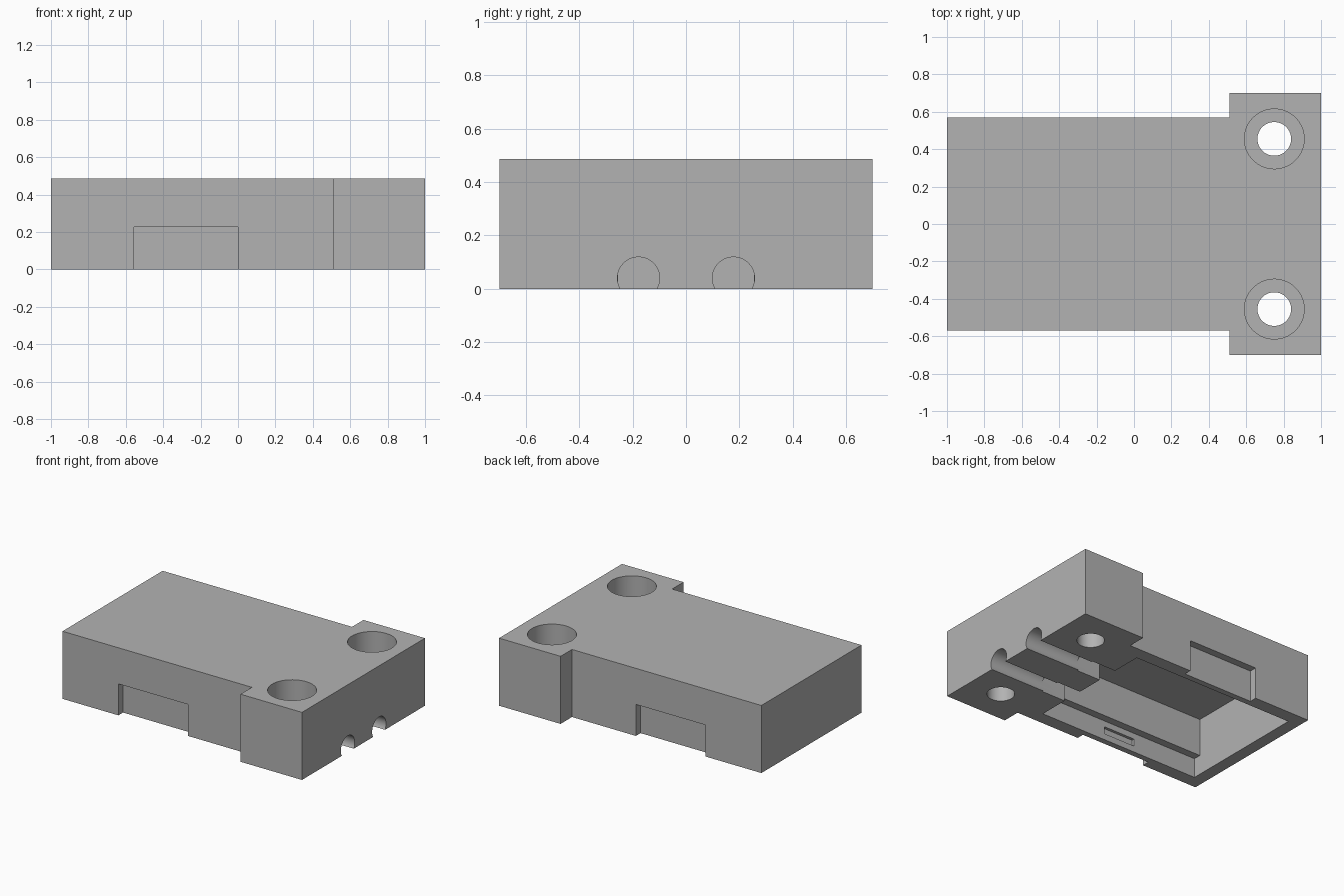
import bpy, bmesh, math
from mathutils import Matrix, Vector

if "Cube" in bpy.data.objects:
    bpy.data.objects.remove(bpy.data.objects["Cube"], do_unlink=True)

HEIGHT = 0.487
GREY = (0.45, 0.45, 0.45, 1)

mat = bpy.data.materials.new("plain grey")
mat.use_nodes = True
mat.diffuse_color = GREY
mat.node_tree.nodes["Principled BSDF"].inputs["Base Color"].default_value = GREY


def finish(bm, name):
    bmesh.ops.recalc_face_normals(bm, faces=bm.faces)
    mesh = bpy.data.meshes.new(name)
    bm.to_mesh(mesh)
    bm.free()
    mesh.materials.append(mat)
    obj = bpy.data.objects.new(name, mesh)
    bpy.context.collection.objects.link(obj)
    return obj


def box(name, xs, ys, zs):
    bm = bmesh.new()
    spans = (xs, ys, zs)
    centre = Vector([(a + b) / 2 for a, b in spans])
    size = [b - a for a, b in spans]
    bmesh.ops.create_cube(bm, size=1, matrix=Matrix.LocRotScale(centre, None, Vector(size)))
    return finish(bm, name)


def cylinder(name, centre, radius, length, along_x=False):
    bm = bmesh.new()
    turn = Matrix.Rotation(math.pi / 2 if along_x else 0, 4, "Y")
    bmesh.ops.create_cone(bm, cap_ends=True, segments=64, radius1=radius, radius2=radius,
                          depth=length, matrix=Matrix.Translation(centre) @ turn)
    return finish(bm, name)


def cut(target, cutter):
    cutter.hide_render = True
    mod = target.modifiers.new(cutter.name, "BOOLEAN")
    mod.operation = "DIFFERENCE"
    mod.solver = "EXACT"
    mod.object = cutter
    bpy.context.view_layer.objects.active = target
    bpy.ops.object.modifier_apply(modifier=mod.name)
    bpy.data.objects.remove(cutter, do_unlink=True)


# Housing: T-shaped outline pulled up to full height
outline = [(-1, -0.57), (0.51, -0.57), (0.51, -0.7), (1, -0.7)]
outline += [(x, -y) for x, y in reversed(outline)]
bm = bmesh.new()
base = bm.faces.new([bm.verts.new((x, y, 0)) for x, y in outline])
pulled = bmesh.ops.extrude_face_region(bm, geom=[base])["geom"]
bmesh.ops.translate(bm, vec=(0, 0, HEIGHT),
                    verts=[v for v in pulled if isinstance(v, bmesh.types.BMVert)])
housing = finish(bm, "housing")

# Stepped cavity open at the bottom
cut(housing, box("lid_recess", (-0.912, 0.375), (-0.475, 0.475), (-0.1, 0.14)))
cut(housing, box("deep_cavity", (-0.912, 0.375), (-0.42, 0.42), (-0.1, 0.41)))

for side in (-1, 1):
    def span(a, b):
        return tuple(sorted((side * a, side * b)))

    # Grip notch in the outer wall and latch slot inside it
    cut(housing, box("grip_notch", (-0.555, 0), span(0.517, 0.7), (-0.1, 0.227)))
    cut(housing, box("latch_slot", (-0.40, -0.15), span(0.4, 0.495), (0.045, 0.097)))

    # Cable pocket and round cable channel
    cut(housing, box("cable_pocket", (0.3, 0.565), span(0.1, 0.255), (-0.1, 0.135)))
    cut(housing, cylinder("cable_channel", (0.8, side * 0.178, 0.04), 0.079, 0.6, True))

    # Screw hole with counterbore from above
    cut(housing, cylinder("screw_hole", (0.75, side * 0.455, 0.25), 0.09, 1))
    cut(housing, cylinder("counterbore", (0.75, side * 0.455, 0.66), 0.16, 1))

# Smooth the round walls, keep edges sharp
bpy.ops.object.select_all(action="DESELECT")
housing.select_set(True)
bpy.context.view_layer.objects.active = housing
bpy.ops.object.shade_smooth_by_angle(angle=math.radians(30))
